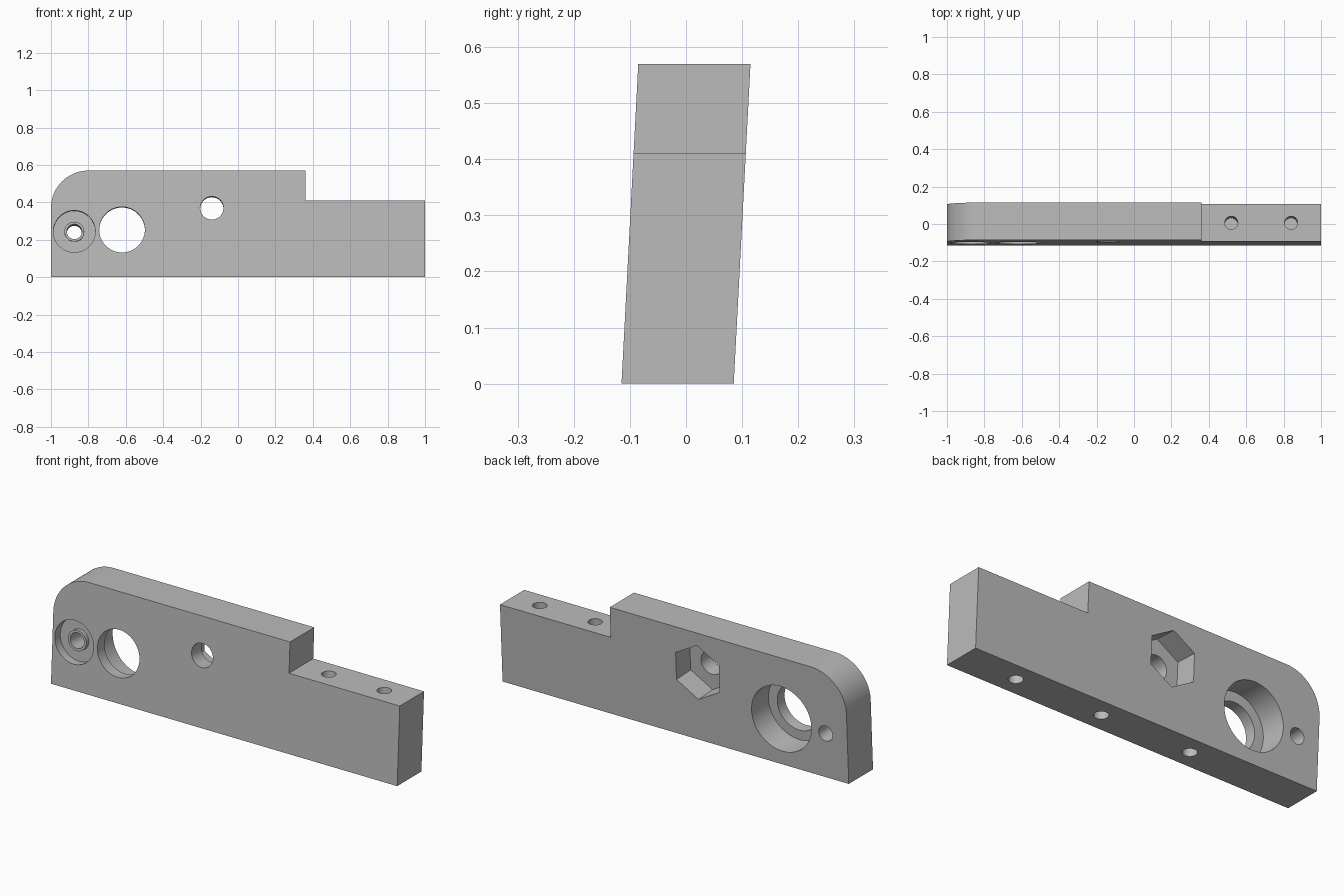
import bpy, bmesh, math
from mathutils import Vector, Matrix

cube = bpy.data.objects.get("Cube")
if cube:
    bpy.data.objects.remove(cube, do_unlink=True)

THICK, HEIGHT = 0.2, 0.57
LEAN = math.radians(3)          # the plate leans back by this angle

steel = bpy.data.materials.new("plain grey")
steel.use_nodes = True
grey = (0.5, 0.5, 0.5, 1)
steel.diffuse_color = grey
steel.node_tree.nodes["Principled BSDF"].inputs["Base Color"].default_value = grey


def mid_y(z):
    return (z - HEIGHT / 2) * math.tan(LEAN)


def make_object(name, bm):
    bmesh.ops.recalc_face_normals(bm, faces=bm.faces)
    mesh = bpy.data.meshes.new(name)
    bm.to_mesh(mesh)
    bm.free()
    mesh.materials.append(steel)
    obj = bpy.data.objects.new(name, mesh)
    bpy.context.collection.objects.link(obj)
    return obj


def lathe_cutter(profile, start, axis, sides=64):
    """Solid turned from (radius, depth) points, its depth running along axis."""
    bm = bmesh.new()
    turn = axis.to_track_quat('Z', 'Y').to_matrix().to_4x4()
    place = Matrix.Translation(start) @ turn
    rings = []
    for r, d in profile:
        rings.append([bm.verts.new(place @ Vector((r * math.cos(t), r * math.sin(t), d)))
                      for t in (2 * math.pi * (i + 0.5) / sides + math.pi / 2 - math.pi / sides
                                for i in range(sides))])
    for a, b in zip(rings, rings[1:]):
        for i in range(sides):
            j = (i + 1) % sides
            bm.faces.new((a[i], a[j], b[j], b[i]))
    bm.faces.new(rings[0])
    bm.faces.new(rings[-1])
    return make_object("cutter", bm)


def cut(target, cutter):
    mod = target.modifiers.new("hole", 'BOOLEAN')
    mod.operation, mod.solver, mod.object = 'DIFFERENCE', 'EXACT', cutter
    bpy.context.view_layer.objects.active = target
    bpy.ops.object.modifier_apply(modifier=mod.name)
    bpy.data.objects.remove(cutter, do_unlink=True)


# Plate: stepped outline with one rounded corner, leaning back
R = 0.2
outline = [(-1, 0), (1, 0), (1, 0.41), (0.36, 0.41), (0.36, HEIGHT)]
for i in range(25):
    t = math.pi / 2 * (1 + i / 24)
    outline.append((-1 + R + R * math.cos(t), HEIGHT - R + R * math.sin(t)))
bm = bmesh.new()
front, back = ([bm.verts.new((x, mid_y(z) + s * THICK / 2, z)) for x, z in outline]
               for s in (-1, 1))
bm.faces.new(front)
bm.faces.new(back)
for i in range(len(outline)):
    j = (i + 1) % len(outline)
    bm.faces.new((front[i], front[j], back[j], back[i]))
plate = make_object("mounting_plate", bm)

# Holes through the plate, square to its face
inward = Vector((0, math.cos(LEAN), -math.sin(LEAN)))


def face_hole(x, z, profile, sides=64):
    cut(plate, lathe_cutter(profile, Vector((x, mid_y(z) - THICK / 2, z)), inward, sides))


OUT, THROUGH = -0.03, THICK + 0.03
# Shallow round recess with a raised collar around a small hole
face_hole(-0.875, 0.245, [(0.112, OUT), (0.112, 0.045), (0.053, 0.045),
                          (0.053, 0.025), (0.04, 0.025), (0.04, THROUGH)])
# Large stepped hole, wider at the back
face_hole(-0.62, 0.254, [(0.122, OUT), (0.122, 0.06), (0.173, 0.06), (0.173, THROUGH)])
# Round hole opening into a six-sided pocket at the back
face_hole(-0.14, 0.37, [(0.062, OUT), (0.062, 0.12)])
face_hole(-0.14, 0.37, [(0.144, 0.083), (0.144, THROUGH)], 6)

# Blind holes running along the plate from the step and from the underside
up = Vector((0, math.sin(LEAN), math.cos(LEAN)))
blind = [(0.035, OUT), (0.035, 0.18)]
for x in (0.52, 0.84):
    cut(plate, lathe_cutter(blind, Vector((x, mid_y(0.41), 0.41)), -up, 32))
for x in (0.68, 0.18, -0.34):
    cut(plate, lathe_cutter(blind, Vector((x, mid_y(0), 0)), up, 32))

# Smooth curved walls, crisp edges
bpy.ops.object.select_all(action='DESELECT')
plate.select_set(True)
bpy.context.view_layer.objects.active = plate
bpy.ops.object.shade_smooth_by_angle(angle=math.radians(30))
